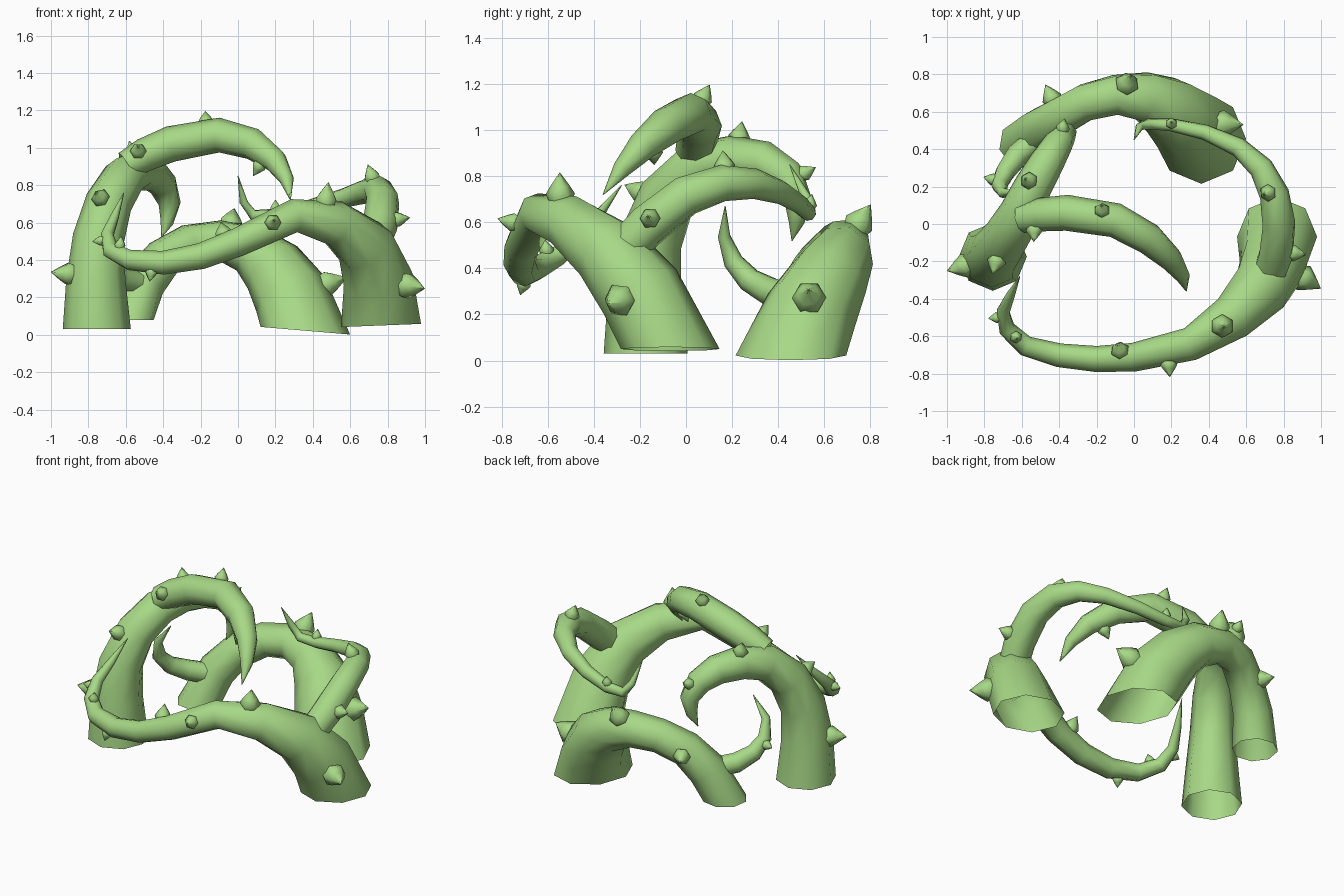
import bpy, bmesh, math
from mathutils import Vector

cube = bpy.data.objects.get("Cube")
if cube:
    bpy.data.objects.remove(cube)

green = bpy.data.materials.new("soft leaf green")
green.use_nodes = True
colour = (.39, .69, .24, 1)
green.diffuse_color = colour
green.node_tree.nodes["Principled BSDF"].inputs["Base Color"].default_value = colour


def finish(name, bm, angle):
    """Turn a bmesh into a smooth-shaded green object."""
    mesh = bpy.data.meshes.new(name)
    bm.to_mesh(mesh)
    bm.free()
    mesh.materials.append(green)
    obj = bpy.data.objects.new(name, mesh)
    bpy.context.collection.objects.link(obj)
    bpy.ops.object.select_all(action='DESELECT')
    obj.select_set(True)
    bpy.context.view_layer.objects.active = obj
    bpy.ops.object.shade_smooth_by_angle(angle=math.radians(angle))


def sweep(bm, centres, radii, tangents, sides):
    """Skin rings of vertices that follow a path without twisting."""
    side = Vector((0, -1, 0)) if abs(tangents[0].y) < .9 else Vector((1, 0, 0))
    rings = []
    for centre, radius, tangent in zip(centres, radii, tangents):
        side = (side - tangent * side.dot(tangent)).normalized()
        other = tangent.cross(side)
        ring = []
        for k in range(sides):
            a = math.tau * k / sides
            ring.append(bm.verts.new(centre + (side * math.cos(a) + other * math.sin(a)) * radius))
        rings.append(ring)
    for low, high in zip(rings, rings[1:]):
        for k in range(sides):
            n = (k + 1) % sides
            bm.faces.new((low[k], low[n], high[n], high[k]))


def thorn(name, base, direction, length):
    """Broad six-sided thorn that swells above its root and ends in a point."""
    bm = bmesh.new()
    heights = (-.3, .12, .45, 1)
    widths = (.44, .6, .4, .01)
    sweep(bm, [base + direction * length * h for h in heights],
          [length * w for w in widths], [direction] * len(heights), 6)
    finish(name, bm, 65)


def vine(name, path, thorns=(), foot=None, end=None):
    """Tapering tube through (x, y, z, radius) points, with thorns at (step, direction, length).
    foot and end give the facing of the first and last ring where these are cut level."""
    centres = [Vector(p[:3]) for p in path]
    radii = [p[3] for p in path]
    last = len(path) - 1
    tangents = [(centres[min(i + 1, last)] - centres[max(i - 1, 0)]).normalized()
                for i in range(last + 1)]
    if foot:
        tangents[0] = Vector(foot).normalized()
    if end:
        tangents[-1] = Vector(end).normalized()
    bm = bmesh.new()
    sweep(bm, centres, radii, tangents, 8)
    finish(name, bm, 60)
    for n, (step, direction, length) in enumerate(thorns):
        i = min(int(step), last - 1)
        f = step - i
        along = (centres[i + 1] - centres[i]).normalized()
        out = Vector(direction)
        out = (out - along * out.dot(along) * .7).normalized()
        root = centres[i].lerp(centres[i + 1], f) + out * (radii[i] * (1 - f) + radii[i + 1] * f) * .92
        thorn(f"{name}_thorn_{n + 1}", root, out, length)


# Long vine sweeping round the front
vine("front_vine", [
    (.765, -.068, .05, .214), (.748, -.2, .3, .186), (.68, -.34, .475, .16),
    (.525, -.5, .595, .124), (.3, -.642, .637, .09), (0, -.712, .495, .077),
    (-.2, -.722, .42, .07), (-.4, -.702, .385, .064), (-.58, -.652, .4, .055),
    (-.68, -.56, .45, .046), (-.7, -.47, .53, .036), (-.66, -.38, .63, .024),
    (-.61, -.28, .76, .002)],
    [(.95, (1, -.7, 0), .122), (3.3, (0, -.1, 1), .105), (4.4, (0, -1, .2), .075),
     (5.3, (.1, .55, 1), .085), (7.3, (-.2, -.3, -1), .055), (8.6, (0, 0, 1), .055),
     (9.7, (-1, 0, 0), .05)], foot=(-.04, 0, 1))

# Tendril branching off it on the left side
vine("left_tendril", [
    (.72, -.27, .48, .09), (.76, -.16, .59, .095), (.775, 0, .715, .09),
    (.75, .16, .77, .08), (.68, .3, .767, .066), (.56, .41, .73, .052),
    (.38, .49, .68, .042), (.2, .53, .64, .035), (.08, .535, .64, .03),
    (.03, .52, .71, .022), (0, .45, .85, .002)],
    [(1.1, (1, 0, .25), .075), (3.1, (-.4, 0, 1), .078), (7, (0, .2, 1), .052)])

# Tall vine on the right side, hooking towards the back
vine("right_vine", [
    (-.755, -.175, .03, .182), (-.76, -.18, .3, .158), (-.745, -.155, .52, .138),
    (-.69, -.08, .71, .126), (-.61, .05, .84, .116), (-.54, .2, .875, .103),
    (-.46, .34, .86, .092), (-.4, .44, .8, .078), (-.365, .485, .7, .06),
    (-.38, .48, .6, .035), (-.41, .46, .52, .002)],
    [(1.05, (-1, -.3, .1), .108), (2.85, (-.35, -1, .4), .085), (5.1, (-.4, 0, 1), .08),
     (7.2, (.2, 1, .5), .062)], foot=(0, 0, 1))

# High arch branching over the middle
vine("top_arch", [
    (-.6, .03, .905, .077), (-.5, .05, .962, .09), (-.36, .06, 1.02, .096),
    (-.1, .02, 1.068, .093), (.08, -.08, 1.02, .085), (.2, -.19, .93, .065),
    (.26, -.28, .83, .04), (.28, -.36, .72, .002)],
    [(.7, (0, -1, .5), .075), (2.75, (0, .5, 1), .072), (4.6, (-.5, 0, -1), .07)])

# Thick arch at the back, open at both feet
vine("back_vine", [
    (.36, .455, .022, .24), (.28, .545, .22, .205), (.185, .62, .36, .175),
    (.06, .68, .46, .138), (-.1, .69, .505, .112), (-.26, .65, .49, .105),
    (-.4, .57, .41, .108), (-.505, .505, .28, .119), (-.585, .43, .08, .138)],
    [(.95, (1, -.1, .15), .125), (3.75, (0, .6, 1), .11), (5.95, (-.35, 1, 0), .09)],
    foot=(.085, 0, 1), end=(0, 0, -1))

# Small tendril curling up from the far foot
vine("back_tendril", [
    (-.51, .46, .27, .066), (-.625, .365, .3, .064), (-.69, .275, .35, .054),
    (-.72, .205, .43, .043), (-.7, .165, .54, .027), (-.61, .17, .67, .002)],
    [(2.7, (-1, .2, 0), .055)])
